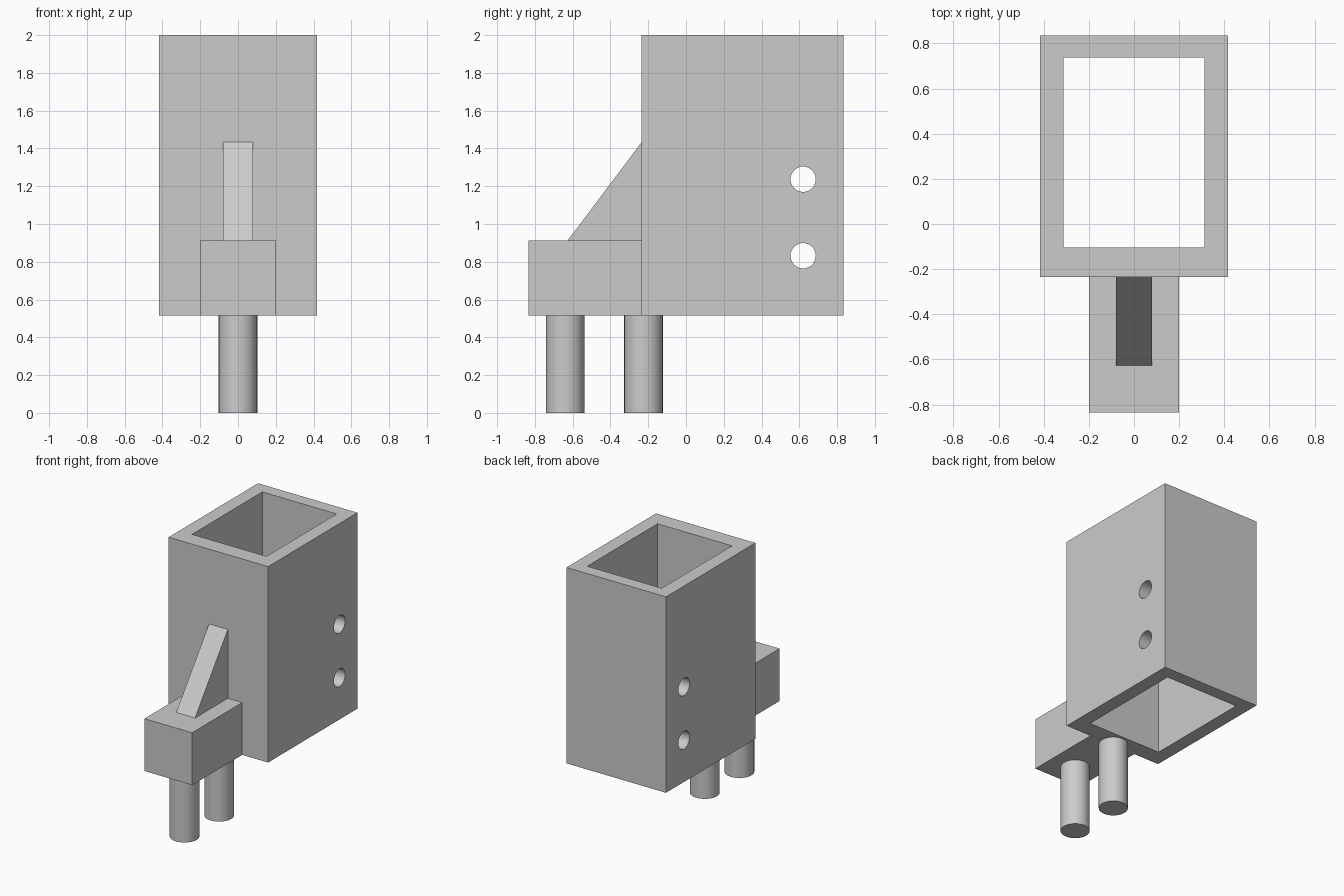
import bpy, bmesh, math
from mathutils import Matrix

cube = bpy.data.objects.get("Cube")
if cube:
    bpy.data.objects.remove(cube, do_unlink=True)

GREY = (0.6, 0.6, 0.6, 1.0)
grey = bpy.data.materials.new("light_grey")
grey.use_nodes = True
grey.diffuse_color = GREY
grey.node_tree.nodes["Principled BSDF"].inputs["Base Color"].default_value = GREY


def finish(name, bm):
    bmesh.ops.recalc_face_normals(bm, faces=bm.faces)
    mesh = bpy.data.meshes.new(name)
    bm.to_mesh(mesh)
    bm.free()
    mesh.materials.append(grey)
    obj = bpy.data.objects.new(name, mesh)
    bpy.context.collection.objects.link(obj)
    return obj


def prism(name, profile, half_width):
    """Extrude a (y, z) profile symmetrically across x."""
    bm = bmesh.new()
    face = bm.faces.new([bm.verts.new((-half_width, y, z)) for y, z in profile])
    side = bmesh.ops.extrude_face_region(bm, geom=[face])["geom"]
    verts = [v for v in side if isinstance(v, bmesh.types.BMVert)]
    bmesh.ops.translate(bm, verts=verts, vec=(2 * half_width, 0, 0))
    return finish(name, bm)


def box(name, half_width, y0, y1, z0, z1):
    return prism(name, [(y0, z0), (y1, z0), (y1, z1), (y0, z1)], half_width)


def cylinder(name, radius, depth, matrix):
    bm = bmesh.new()
    bmesh.ops.create_cone(bm, cap_ends=True, segments=48, radius1=radius,
                          radius2=radius, depth=depth, matrix=matrix)
    return finish(name, bm)


def cut(target, cutter):
    mod = target.modifiers.new(cutter.name, "BOOLEAN")
    mod.operation = "DIFFERENCE"
    mod.solver = "EXACT"
    mod.object = cutter
    cutters.append(cutter)


def smooth(obj):
    bpy.ops.object.select_all(action="DESELECT")
    obj.select_set(True)
    bpy.context.view_layer.objects.active = obj
    bpy.ops.object.shade_smooth_by_angle(angle=math.radians(30))


BASE, TOP, FRONT, BACK = 0.515, 2.0, -0.235, 0.835
cutters = []

# Open rectangular sleeve with two cross holes through both side walls
sleeve = box("sleeve", 0.417, FRONT, BACK, BASE, TOP)
cut(sleeve, box("cavity_cutter", 0.312, -0.105, 0.737, BASE - 0.2, TOP + 0.2))
for i, z in enumerate((0.832, 1.237)):
    place = Matrix.Translation((0, 0.62, z)) @ Matrix.Rotation(math.pi / 2, 4, "Y")
    cut(sleeve, cylinder(f"hole_cutter_{i + 1}", 0.067, 1.2, place))

# Bake the cuts and remove the cutters
bpy.context.view_layer.update()
cut_mesh = bpy.data.meshes.new_from_object(
    sleeve.evaluated_get(bpy.context.evaluated_depsgraph_get()))
sleeve.modifiers.clear()
sleeve.data = cut_mesh
for c in cutters:
    bpy.data.objects.remove(c, do_unlink=True)
smooth(sleeve)

# Front mounting block and its triangular stiffening rib
box("mounting_block", 0.2, -0.835, FRONT, BASE, 0.912)
prism("stiffening_rib", [(-0.627, 0.912), (FRONT, 0.912), (FRONT, 1.433)], 0.079)

# Two round pegs under the block
for name, y in (("front_peg", -0.64), ("rear_peg", -0.225)):
    smooth(cylinder(name, 0.102, BASE, Matrix.Translation((0, y, BASE / 2))))
